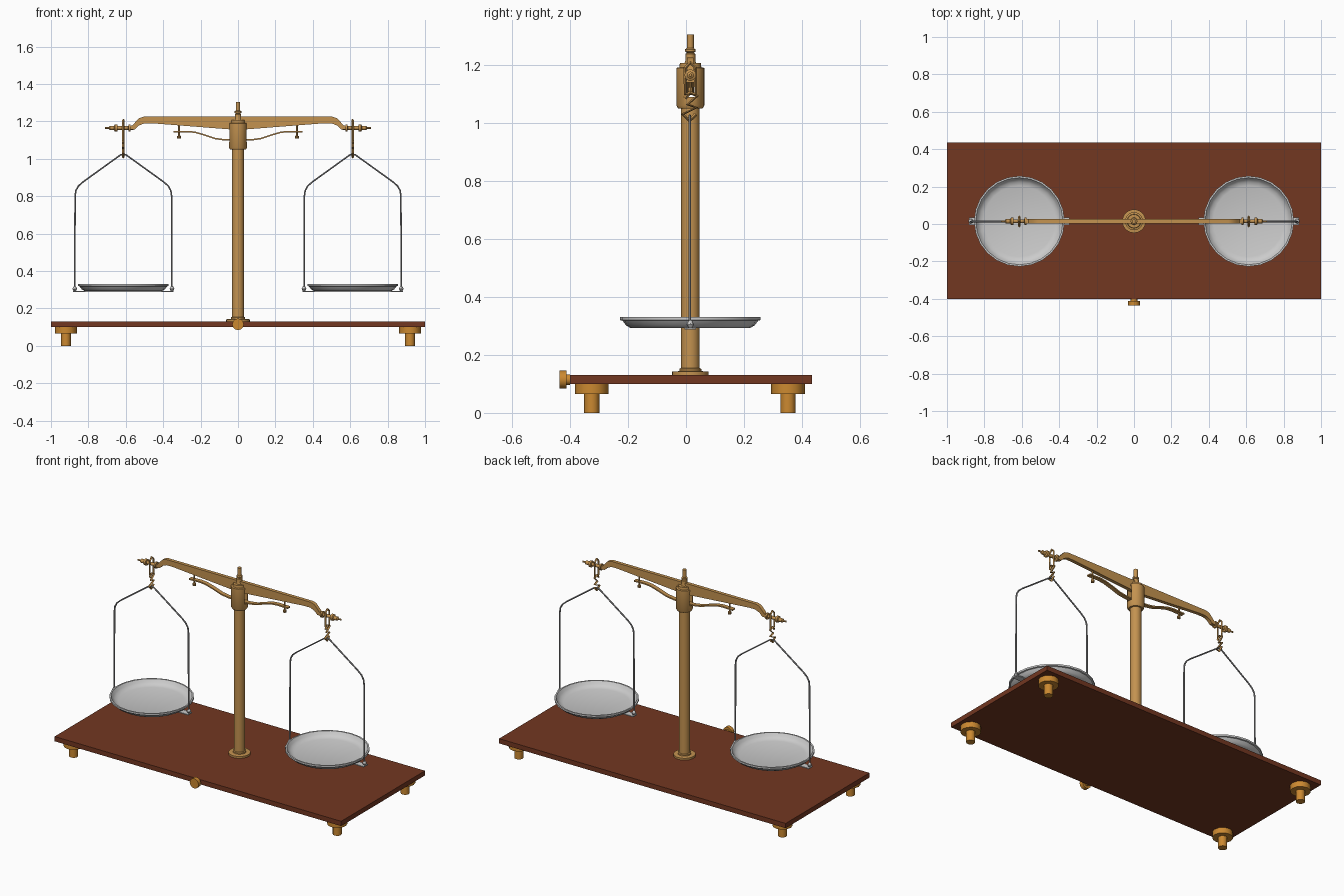
import bpy, bmesh, math
from mathutils import Vector, Matrix

if "Cube" in bpy.data.objects:
    bpy.data.objects.remove(bpy.data.objects["Cube"])

CY = 0.015      # y of the balance centre plane
PX = 0.613      # x of each pan


def material(name, rgb):
    m = bpy.data.materials.new(name)
    m.diffuse_color = (*rgb, 1)
    m.use_nodes = True
    m.node_tree.nodes["Principled BSDF"].inputs["Base Color"].default_value = m.diffuse_color
    return m


WOOD = material("mahogany", (0.17, 0.038, 0.015))
BRASS = material("brass", (0.55, 0.29, 0.08))
FOOT = material("orange brass", (0.60, 0.25, 0.03))
STEEL = material("pan steel", (0.60, 0.60, 0.60))
WIRE = material("wire steel", (0.33, 0.33, 0.34))


def add(name, me, mat, smooth=True):
    if smooth:
        for p in me.polygons:
            p.use_smooth = True
        me.set_sharp_from_angle(angle=math.radians(35))
    me.materials.clear()
    me.materials.append(mat)
    ob = bpy.data.objects.new(name, me)
    bpy.context.collection.objects.link(ob)
    return ob


def from_bm(name, bm, mat, smooth=True):
    bmesh.ops.recalc_face_normals(bm, faces=bm.faces)
    me = bpy.data.meshes.new(name)
    bm.to_mesh(me)
    bm.free()
    return add(name, me, mat, smooth)


def lathe(name, profile, loc, mat, segs=24, direction=(0, 0, 1)):
    """Revolve (radius, height) points about an axis through loc."""
    bm = bmesh.new()
    vs = [bm.verts.new((r, 0, h)) for r, h in profile]
    es = [bm.edges.new(p) for p in zip(vs, vs[1:])]
    bmesh.ops.spin(bm, geom=vs + es, cent=(0, 0, 0), axis=(0, 0, 1),
                   angle=math.tau, steps=segs, use_duplicate=False)
    bmesh.ops.remove_doubles(bm, verts=bm.verts, dist=1e-5)
    rot = Vector(direction).to_track_quat('Z', 'Y').to_matrix().to_4x4()
    bm.transform(Matrix.Translation(loc) @ rot)
    return from_bm(name, bm, mat)


def prism(name, pts, thick, mat):
    """Extrude an x-z outline along y, centred on the balance plane."""
    bm = bmesh.new()
    f = bm.faces.new([bm.verts.new((x, CY - thick / 2, z)) for x, z in pts])
    ext = bmesh.ops.extrude_face_region(bm, geom=[f])
    bmesh.ops.translate(bm, vec=(0, thick, 0),
                        verts=[v for v in ext["geom"] if isinstance(v, bmesh.types.BMVert)])
    return from_bm(name, bm, mat)


def box(name, lo, hi, mat):
    lo, hi = Vector(lo), Vector(hi)
    bm = bmesh.new()
    bmesh.ops.create_cube(bm, size=1, matrix=Matrix.Translation((lo + hi) / 2)
                          @ Matrix.Diagonal((*(hi - lo), 1)))
    return from_bm(name, bm, mat, False)


def tube(name, pts, radius, mat, cyclic=False, res=1):
    cu = bpy.data.curves.new(name, 'CURVE')
    cu.dimensions = '3D'
    cu.bevel_depth, cu.bevel_resolution, cu.use_fill_caps = radius, res, True
    sp = cu.splines.new('POLY')
    sp.points.add(len(pts) - 1)
    for p, co in zip(sp.points, pts):
        p.co = (*co, 1)
    sp.use_cyclic_u = cyclic
    tmp = bpy.data.objects.new(name + "_path", cu)
    bpy.context.collection.objects.link(tmp)
    bpy.context.view_layer.update()
    me = bpy.data.meshes.new_from_object(tmp.evaluated_get(bpy.context.evaluated_depsgraph_get()))
    bpy.data.objects.remove(tmp)
    return add(name, me, mat)


def mirrored(right):
    """Continue a right-half path to the left, ordered left to right."""
    return [(-x, z) for x, z in reversed(right) if x > 0] + right


# Base board, feet and front knob
box("base_board", (-1, -0.40, 0.10), (1, 0.435, 0.13), WOOD)
for x in (-0.92, 0.92):
    for y in (-0.325, 0.352):
        lathe("foot", [(0, 0), (0.026, 0), (0.026, 0.065), (0.058, 0.065), (0.058, 0.10), (0, 0.10)],
              (x, y, 0), FOOT, 12)
lathe("front_knob", [(0, 0), (0.018, 0), (0.018, 0.012), (0.031, 0.012), (0.031, 0.037), (0, 0.037)],
      (0, -0.40, 0.115), FOOT, 12, (0, -1, 0))

# Column, slotted collar and finial
lathe("column", [(0, 0.13), (0.063, 0.13), (0.063, 0.142), (0.038, 0.144), (0.038, 0.152),
                 (0.032, 0.155), (0.032, 1.06), (0, 1.06)], (0, CY, 0), BRASS)
collar = lathe("collar", [(0, 1.05), (0.042, 1.05), (0.048, 1.06), (0.048, 1.19), (0.038, 1.192),
                          (0.036, 1.207), (0, 1.207)], (0, CY, 0), BRASS)
slot = box("slot_cutter", (-0.1, CY - 0.016, 1.09), (0.1, CY + 0.016, 1.18), BRASS)
slot.hide_render = True
slot.display_type = 'WIRE'
cut = collar.modifiers.new("slot", 'BOOLEAN')
cut.operation, cut.object, cut.solver = 'DIFFERENCE', slot, 'EXACT'
lathe("finial", [(0, 1.20), (0.022, 1.20), (0.017, 1.215), (0.017, 1.238), (0.012, 1.242), (0.018, 1.246),
                 (0.018, 1.254), (0.012, 1.258), (0.012, 1.305), (0, 1.305)], (0, CY, 0), BRASS, 16)

# Beam
top = mirrored([(0.505, 1.225), (0.53, 1.217), (0.55, 1.195), (0.565, 1.178), (0.585, 1.175)])
low = mirrored([(0, 1.155), (0.05, 1.158), (0.46, 1.19), (0.50, 1.19), (0.53, 1.178),
                (0.55, 1.158), (0.585, 1.155)])
prism("beam", top + low[::-1], 0.022, BRASS)

# Curved brace strip under the beam
strip = mirrored([(0, 1.10), (0.07, 1.101), (0.12, 1.108), (0.18, 1.128), (0.23, 1.142),
                  (0.27, 1.146), (0.345, 1.144)])
prism("brace_strip", [(x, z + 0.004) for x, z in strip] + [(x, z - 0.004) for x, z in strip[::-1]],
      0.026, BRASS)

for s in (-1, 1):
    x0 = s * PX
    # Brace pin and threaded beam end
    lathe("brace_pin", [(0, 1.108), (0.010, 1.108), (0.010, 1.122), (0.005, 1.124), (0.005, 1.178), (0, 1.178)],
          (s * 0.315, CY, 0), BRASS, 10)
    lathe("beam_end", [(0, 0.56), (0.010, 0.56), (0.010, 0.575), (0.020, 0.575), (0.020, 0.585), (0.010, 0.587),
                       (0.010, 0.643), (0.020, 0.645), (0.020, 0.658), (0.012, 0.662), (0.012, 0.685),
                       (0.005, 0.69), (0.005, 0.71), (0, 0.71)], (0, CY, 1.165), BRASS, 14, (s, 0, 0))
    # Stirrup and zigzag hook
    tube("stirrup", [(x0, CY + y, z) for y, z in
                     ((-0.018, 1.10), (0.018, 1.10), (0.018, 1.19), (0, 1.208), (-0.018, 1.19))],
         0.006, BRASS, True, 0)
    tube("hook", [(x0, y, z) for y, z in
                  ((-0.004, 1.085), (0.014, 1.105), (0.038, 1.093), (0.006, 1.064), (0.036, 1.053),
                   (-0.012, 1.03), (0.012, 1.008), (0.034, 1.03))], 0.007, BRASS, False, 0)
    # Wire bail with end knobs
    bail = mirrored([(0, 1.025), (0.015, 1.021), (0.215, 0.877), (0.24, 0.855), (0.254, 0.83),
                     (0.258, 0.80), (0.26, 0.30)])
    tube("pan_bail", [(x0 + x, CY - 0.002, z) for x, z in bail], 0.0048, WIRE)
    for k in (-1, 1):
        lathe("bail_knob", [(0, 0.288), (0.006, 0.292), (0.013, 0.305), (0.006, 0.318), (0, 0.322)],
              (x0 + k * 0.26, CY, 0), STEEL, 8)
    # Strap under the pan
    box("pan_strap", (x0 - 0.268, CY - 0.02, 0.287), (x0 + 0.268, CY + 0.02, 0.293), STEEL)
    # Shallow dish
    lathe("pan", [(0, 0.292), (0.205, 0.292), (0.222, 0.302), (0.234, 0.318), (0.242, 0.32), (0.242, 0.331),
                  (0.233, 0.331), (0.222, 0.314), (0.21, 0.304), (0.19, 0.298), (0, 0.298)],
          (x0, CY, 0), STEEL, 24)
